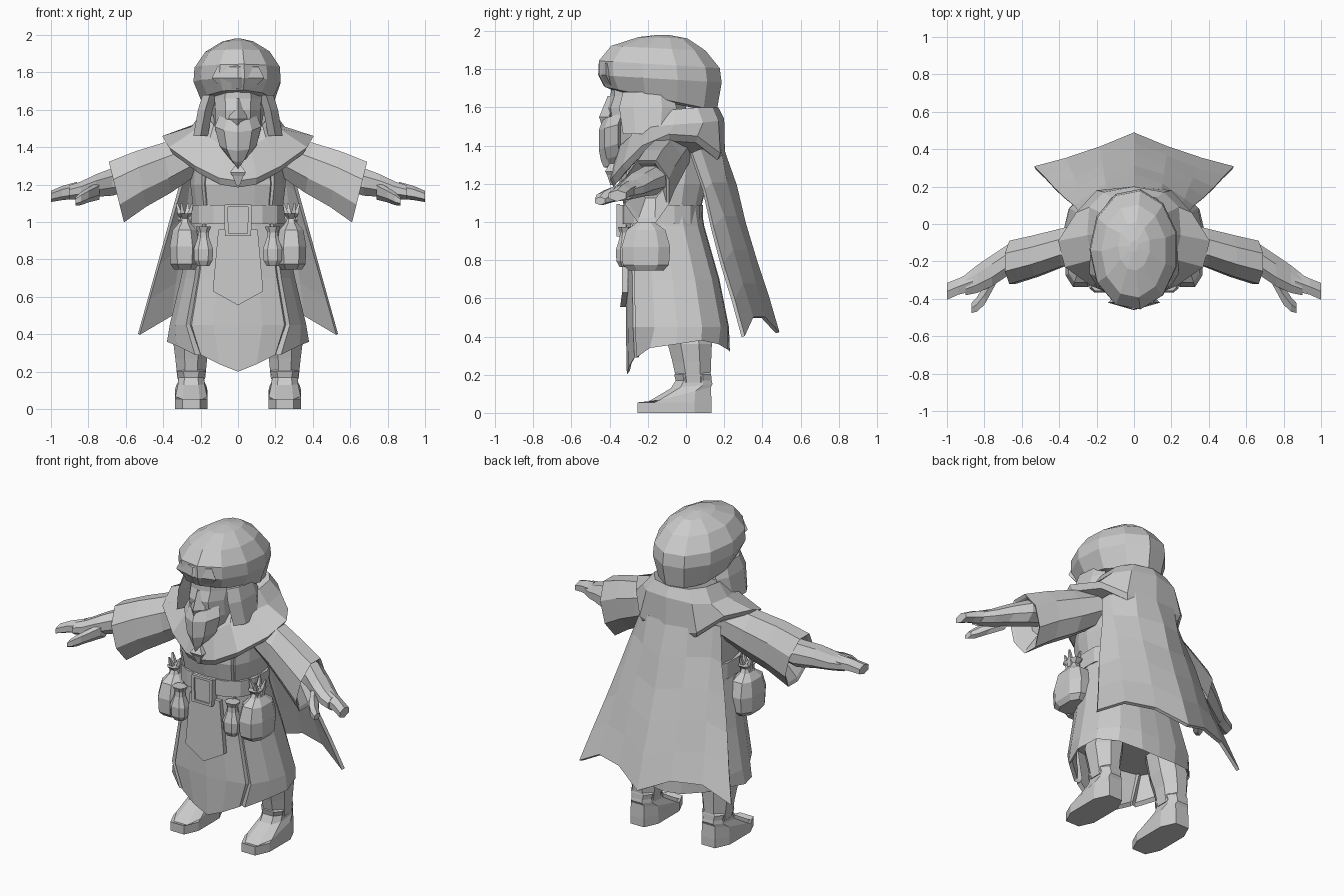
import bpy, bmesh, math
from mathutils import Vector

GREY = bpy.data.materials.new("stone_grey")
GREY.diffuse_color = (0.6, 0.6, 0.6, 1)


def finish(name, bm):
    bmesh.ops.recalc_face_normals(bm, faces=bm.faces)
    me = bpy.data.meshes.new(name)
    bm.to_mesh(me)
    bm.free()
    me.materials.append(GREY)
    ob = bpy.data.objects.new(name, me)
    bpy.context.collection.objects.link(ob)
    return ob


def loft(name, rings, cap=True, closed=True):
    """Skin a list of rings holding equally many points."""
    bm = bmesh.new()
    vs = [[bm.verts.new(p) for p in r] for r in rings]
    n = len(vs[0])
    for a, b in zip(vs, vs[1:]):
        for i in range(n if closed else n - 1):
            j = (i + 1) % n
            bm.faces.new((a[i], a[j], b[j], b[i]))
    if cap:
        bm.faces.new(vs[0])
        bm.faces.new(vs[-1])
    return finish(name, bm)


def full(half):
    """Close a half ring (first and last point on x = 0) by mirroring."""
    return half + [(-x, y, z) for x, y, z in reversed(half[1:-1])]


def zring(x, y, z, rx, ry, n=8, tilt=0.0, power=1.0):
    """Level ring; tilt raises the back, power < 1 squares it off."""
    pts = []
    for i in range(n):
        a = 2 * math.pi * (i + 0.5) / n
        c, s = math.cos(a), math.sin(a)
        c = math.copysign(abs(c) ** power, c)
        s = math.copysign(abs(s) ** power, s)
        pts.append((x + rx * c, y + ry * s, z + tilt * ry * s))
    return pts


def xring(x, y, z, ry, rz, lean=0.0, n=8):
    """Upright ring around the arm axis."""
    return [(x + lean * rz * math.sin(a), y + ry * math.cos(a), z + rz * math.sin(a))
            for a in (2 * math.pi * (i + 0.5) / n for i in range(n))]


def flip(rings, s):
    return [[(s * p[0], p[1], p[2]) for p in r] for r in rings]


# robe: body with grooved front panel seams and a dipping hem
def robe_ring(z, rx, yf, yb):
    prof = [(0, 0), (.36, .02), (.68, .07), (.70, .11), (.76, .09), (.92, .28),
            (1, .5), (.94, .74), (.7, .92), (.35, .99), (0, 1)]
    return full([(rx * u, yf + (yb - yf) * v, z) for u, v in prof])

hem = full([(0, -.31, .20), (.1, -.3, .24), (.2, -.27, .29), (.2, -.25, .29),
            (.23, -.26, .29), (.33, -.19, .34), (.38, -.05, .36), (.35, .08, .38),
            (.26, .17, .36), (.12, .22, .33), (0, .23, .32)])
loft("robe", [robe_ring(1.45, .24, -.27, .12), robe_ring(1.28, .25, -.34, .12),
              robe_ring(1.2, .255, -.35, .11), robe_ring(1.08, .24, -.325, .08),
              robe_ring(.98, .25, -.32, .095), robe_ring(.7, .305, -.315, .175),
              robe_ring(.45, .365, -.315, .225), hem,
              [(x * .95, y * .95, z + .02) for x, y, z in hem],
              robe_ring(.5, .33, -.28, .19)])

# belt, buckle and hanging front cloth
loft("belt", [zring(0, -.125, z, .255, .215, 14, 0, .8) for z in (.99, 1.09)])


def plate(name, outline, y, depth):
    loft(name, [[(x, y, z) for x, z in outline],
                [(x, y + depth, z) for x, z in outline]])

plate("buckle_base", [(-.07, .93), (.07, .93), (.075, 1.09), (-.075, 1.09)], -.355, .06)
for s in (-1, 1):
    plate("buckle_side", [(s * .05, .93), (s * .07, .93), (s * .075, 1.09), (s * .055, 1.09)], -.365, .02)
    plate("buckle_bar", [(-.07, 1.01 + s * .07), (.07, 1.01 + s * .07),
                         (.07, 1.01 + s * .085), (-.07, 1.01 + s * .085)], -.365, .02)
loft("front_cloth", [[(-.105, y, .96), (.105, y, .96), (.135, y, .63), (0, y - .01, .555), (-.135, y, .63)]
                     for y in (-.335, -.305)])

# cape: spread between neckline and scalloped hem
top = [(0, .19, 1.38), (.14, .165, 1.38), (.24, .08, 1.38), (.26, .03, 1.36)]
low = [(0, .48, .42), (.18, .405, .50), (.36, .345, .50), (.53, .30, .40)]


def cape_row(t):
    half = []
    for i, (a, b) in enumerate(zip(top, low)):
        p = Vector(a).lerp(Vector(b), t)
        p.y += .012 * math.sin(9 * t + i * 2) * (1 - t)
        half.append(tuple(p))
    return [(-x, y, z) for x, y, z in reversed(half[1:])] + half

cape = loft("cape", [cape_row(t / 5) for t in range(6)], cap=False, closed=False)
m = cape.modifiers.new("thickness", 'SOLIDIFY')
m.thickness = .02
m.offset = 0

# shoulder cowl: neck, roll, flared edge and underside lip
edge = [(0, -.40, 1.22), (.1, -.385, 1.235), (.23, -.33, 1.30), (.37, -.23, 1.40), (.405, -.09, 1.46),
        (.31, .06, 1.45), (.2, .18, 1.36), (0, .205, 1.32)]
roll = [(0, -.36, 1.38), (.07, -.345, 1.40), (.15, -.29, 1.45), (.22, -.19, 1.50), (.25, -.06, 1.51),
        (.24, .09, 1.52), (.16, .17, 1.53), (0, .20, 1.54)]
neck = [(0, -.30, 1.40), (.06, -.29, 1.43), (.13, -.25, 1.52), (.17, -.18, 1.57), (.19, -.06, 1.59),
        (.18, .06, 1.60), (.12, .14, 1.60), (0, .17, 1.60)]
lip = [(x * .94, y * .94 - .004, z - .035) for x, y, z in edge]
loft("cowl", [full(r) for r in (neck, roll, edge, lip)])
loft("clasp", [zring(0, -.39, z, r, r * .8, 4) for z, r in
               ((1.31, .015), (1.265, .06), (1.245, .04), (1.195, .012))])

# head, nose, beard
def face(z, w, y):
    return full([(0, y, z), (w * .55, y + .02, z), (w, y + .1, z), (w * 1.15, -.1, z), (0, 0, z)])

loft("head", [face(1.76, .12, -.39), face(1.66, .125, -.395), face(1.6, .12, -.415),
              face(1.5, .12, -.40), face(1.4, .10, -.38)])
loft("nose", [full([(0, y, z), (w, y + .05, z), (0, -.36, z)]) for z, w, y in
              ((1.66, .025, -.41), (1.55, .05, -.455), (1.50, .03, -.44))])


def beard(z, w, y, back):
    return full([(0, y, z), (w * .6, y + .03, z + .01), (w, y + .1, z + .03), (0, back, z)])

loft("beard", [beard(1.54, .10, -.435, -.3), beard(1.48, .125, -.457, -.3), beard(1.38, .10, -.457, -.32),
               beard(1.32, .055, -.445, -.35), beard(1.285, .012, -.43, -.40)])

# bulbous hat, sagging low at the nape, with a fold in front
loft("hat", [zring(0, y, z, rx, ry, 11, t) for y, z, rx, ry, t in (
    (-.12, 1.63, .15, .23, -.2), (-.13, 1.645, .195, .295, -.21), (-.135, 1.75, .238, .325, -.06),
    (-.14, 1.825, .233, .32, -.06), (-.145, 1.91, .175, .25, -.05), (-.12, 1.965, .085, .13, -.03),
    (-.12, 1.98, .02, .03, 0))])
loft("hat_fold", [full([(0, y, z), (w, y + .04, z), (0, -.3, z)]) for z, w, y in
                  ((1.71, .08, -.43), (1.77, .14, -.46), (1.83, .11, -.458), (1.85, .05, -.435))])

for s, side in ((1, "right"), (-1, "left")):
    # broad hood fold beside the face
    loft(side + "_hood_fold", flip([zring(.15, -.20, 1.68, .045, .13, 6), zring(.175, -.20, 1.6, .045, .15, 6),
                                    zring(.20, -.20, 1.46, .045, .13, 6)], s))
    # flared sleeve with hollow cuff
    loft(side + "_sleeve", flip([
        xring(.18, -.08, 1.38, .12, .11), xring(.38, -.125, 1.29, .11, .145, .15),
        xring(.52, -.17, 1.23, .12, .16, .2), xring(.65, -.205, 1.16, .125, .175, .25),
        xring(.64, -.205, 1.165, .11, .155, .25), xring(.56, -.185, 1.2, .07, .08, .2)], s))
    # forearm and palm
    loft(side + "_hand", flip([
        xring(.54, -.17, 1.24, .07, .065), xring(.67, -.19, 1.215, .09, .08), xring(.76, -.25, 1.195, .09, .065),
        xring(.84, -.295, 1.17, .08, .05), xring(.90, -.325, 1.158, .06, .042)], s))
    # fingers and thumb
    for part, pts in (("fingers", ((.86, -.305, 1.17, .06, .045), (.94, -.335, 1.155, .05, .038),
                                   (1.0, -.36, 1.137, .052, .03))),
                      ("thumb", ((.74, -.28, 1.17, .05, .05), (.80, -.38, 1.145, .06, .04),
                                 (.84, -.43, 1.125, .045, .035), (.87, -.45, 1.11, .03, .022)))):
        loft(side + "_" + part, flip([xring(*p, n=6) for p in pts], s))
    # trouser leg and boot
    loft(side + "_leg", flip([zring(.20, .0, .56, .09, .12), zring(.245, .02, .36, .11, .125),
                              zring(.25, .03, .27, .092, .11), zring(.25, .04, .16, .08, .095)], s))
    loft(side + "_boot", flip([zring(.25, y, z, rx, ry, 8, t, .7) for y, z, rx, ry, t in (
        (-.06, 0, .093, .205, 0), (-.06, .055, .093, .205, 0), (-.045, .09, .09, .185, .25),
        (.03, .14, .075, .115, .1), (.04, .17, .072, .10, 0), (.035, .20, .082, .102, 0),
        (.04, .22, .06, .09, 0))], s))
    # big and small belt pouches with tied necks
    for part, x, y, rx, ry, z0, h, prof in (
            ("pouch", .285, -.21, .085, .135, .745, .25,
             ((0, .7), (.12, .95), (.5, 1.0), (.85, .8), (1, .4), (1.1, .3), (1.2, .5))),
            ("small_pouch", .185, -.32, .055, .05, .765, .20,
             ((0, .6), (.15, .95), (.45, 1.0), (.75, .6), (.9, .55), (1.05, .8)))):
        loft(side + "_" + part, flip([zring(x, y, z0 + h * f, rx * k, ry * k, 8, 0, .75) for f, k in prof], s))
    # frilled pouch mouth
    for i in range(4):
        a = math.pi / 2 * i + .4
        dx, dy = math.cos(a) * .03, math.sin(a) * .035
        loft(side + "_frill", flip([zring(.285 + dx * .5, -.21 + dy * .5, 1.0, .026, .026, 4),
                                    zring(.285 + dx * 1.5, -.21 + dy * 1.5, 1.10, .006, .006, 4)], s))
